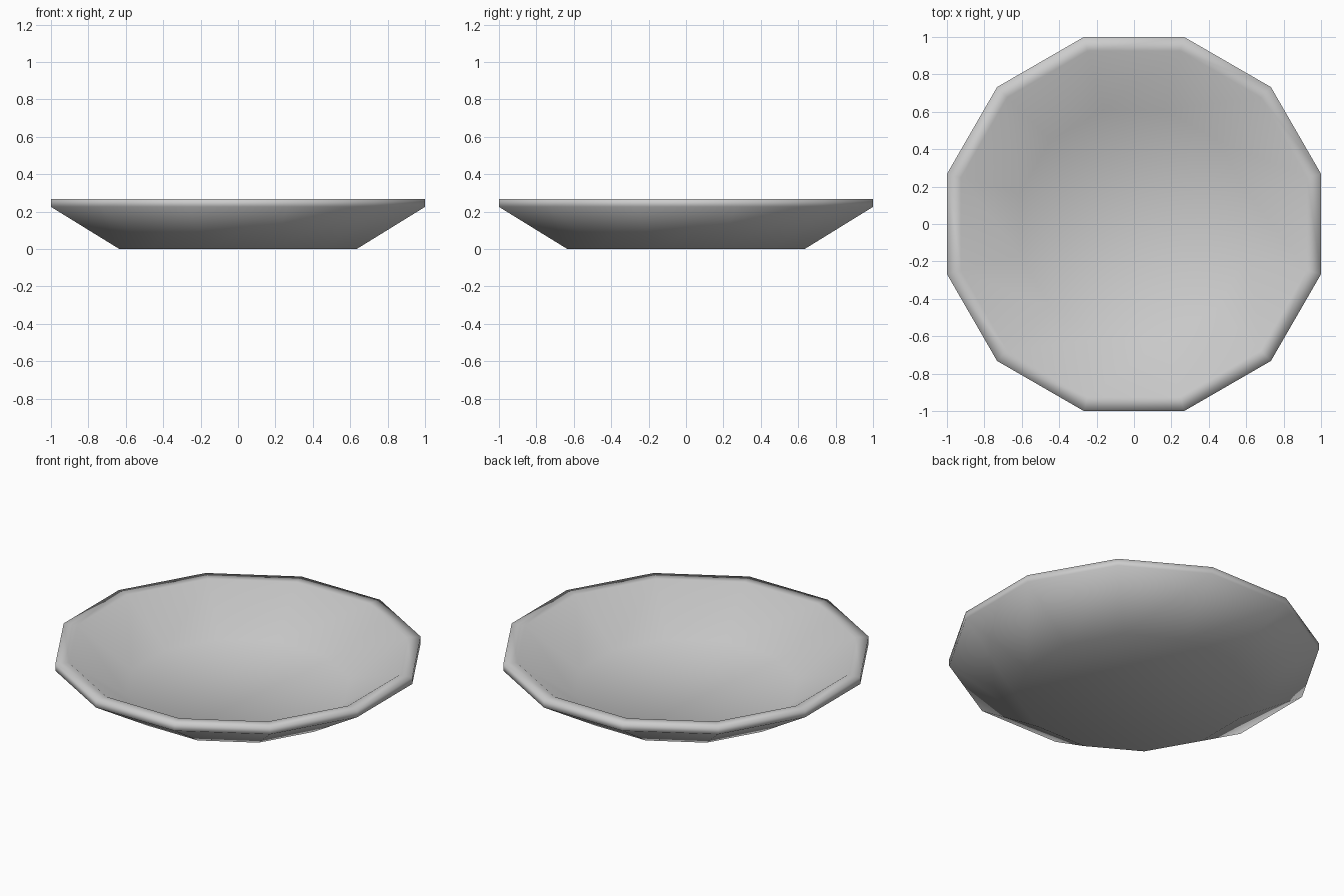
import bpy
import bmesh
from math import cos, sin, pi

cube = bpy.data.objects.get("Cube")
if cube:
    bpy.data.objects.remove(cube)

SIDES = 12

# Plain grey glaze
glaze = bpy.data.materials.new("grey_glaze")
glaze.use_nodes = True
colour = (0.6, 0.6, 0.6, 1)
glaze.diffuse_color = colour
glaze.node_tree.nodes["Principled BSDF"].inputs["Base Color"].default_value = colour

# Cross-section from base to floor: (distance to the flat side, height)
profile = [(0.635, 0), (1, 0.225), (1, 0.268), (0.925, 0.268), (0.61, 0.045)]

bm = bmesh.new()
rings = []
for apothem, z in profile:
    r = apothem / cos(pi / SIDES)
    angles = [(2 * i + 1) * pi / SIDES for i in range(SIDES)]
    rings.append([bm.verts.new((r * cos(a), r * sin(a), z)) for a in angles])

# Walls and rim
for low, high in zip(rings, rings[1:]):
    for i in range(SIDES):
        j = (i + 1) % SIDES
        bm.faces.new((low[i], low[j], high[j], high[i]))

# Underside and inner floor
bm.faces.new(rings[0][::-1])
bm.faces.new(rings[-1])

mesh = bpy.data.meshes.new("plate")
bm.to_mesh(mesh)
bm.free()
mesh.materials.append(glaze)
mesh.shade_smooth()
plate = bpy.data.objects.new("plate", mesh)
bpy.context.collection.objects.link(plate)
